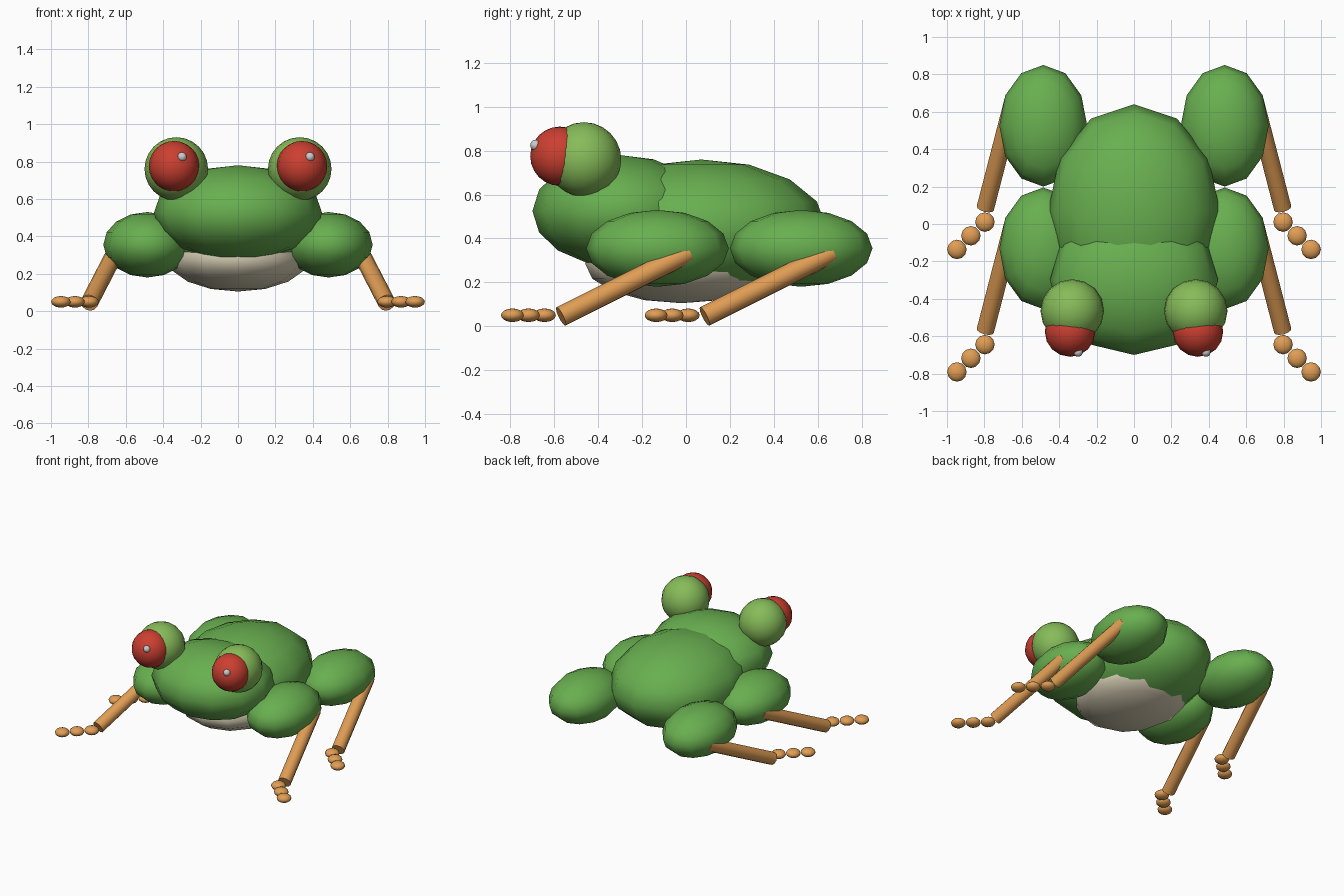
import bpy, math
from mathutils import Vector

if "Cube" in bpy.data.objects:
    bpy.data.objects.remove(bpy.data.objects["Cube"])


def material(name, rgb):
    m = bpy.data.materials.new(name)
    m.diffuse_color = (*rgb, 1)
    m.use_nodes = True
    m.node_tree.nodes["Principled BSDF"].inputs["Base Color"].default_value = m.diffuse_color
    return m


GREEN = material("skin_green", (0.14, 0.43, 0.08))
LIME = material("eyelid_green", (0.24, 0.50, 0.10))
RED = material("eye_red", (0.60, 0.05, 0.03))
CREAM = material("belly_cream", (0.68, 0.62, 0.46))
ORANGE = material("limb_orange", (0.75, 0.34, 0.09))
WHITE = material("glint_white", (0.9, 0.9, 0.9))


def finish(name, mat):
    ob = bpy.context.object
    ob.name = name
    ob.data.materials.append(mat)
    return ob


def ellipsoid(name, loc, radii, mat, segs=12, rings=8):
    bpy.ops.mesh.primitive_uv_sphere_add(segments=segs, ring_count=rings, radius=1, location=loc)
    ob = finish(name, mat)
    ob.scale = radii
    bpy.ops.object.transform_apply(location=False, rotation=False, scale=True)
    bpy.ops.object.shade_smooth()
    return ob


def rod(name, a, b, r, mat):
    a, b = Vector(a), Vector(b)
    bpy.ops.mesh.primitive_cylinder_add(vertices=12, radius=r, depth=(b - a).length, location=(a + b) / 2)
    ob = finish(name, mat)
    ob.rotation_euler = (b - a).to_track_quat('Z', 'Y').to_euler()
    bpy.ops.object.shade_smooth_by_angle(angle=math.radians(40))
    return ob


# torso, belly and head
ellipsoid("body", (0, 0.07, 0.45), (0.46, 0.57, 0.31), GREEN)
ellipsoid("belly", (0, -0.02, 0.285), (0.38, 0.44, 0.18), CREAM)
ellipsoid("head", (0, -0.30, 0.525), (0.45, 0.40, 0.255), GREEN)

for side, s in (("left", -1), ("right", 1)):
    # eye bulge, eyeball and glint (both glints sit toward +x)
    ellipsoid(f"eye_bulge_{side}", (s * 0.33, -0.465, 0.76), (0.17,) * 3, LIME, 16, 12)
    ellipsoid(f"eyeball_{side}", (s * 0.342, -0.575, 0.775), (0.135,) * 3, RED, 16, 12)
    ellipsoid(f"glint_{side}", (s * 0.342 + 0.043, -0.685, 0.825), (0.025,) * 3, WHITE)

    # front and back legs share one shape, shifted along y
    for pos, dy in (("front", 0.0), ("back", 0.655)):
        tag = f"{pos}_{side}"
        ellipsoid(f"thigh_{tag}", (s * 0.485, -0.13 + dy, 0.355), (0.235, 0.325, 0.175), GREEN)
        rod(f"shin_{tag}", (s * 0.645, 0.01 + dy, 0.335), (s * 0.795, -0.57 + dy, 0.045), 0.047, ORANGE)
        # row of toe beads splayed outward
        for i in range(3):
            ellipsoid(f"toe_{tag}_{i + 1}",
                      (s * (0.797 + 0.075 * i), -0.645 - 0.073 * i + dy, 0.05),
                      (0.052, 0.052, 0.031), ORANGE)
